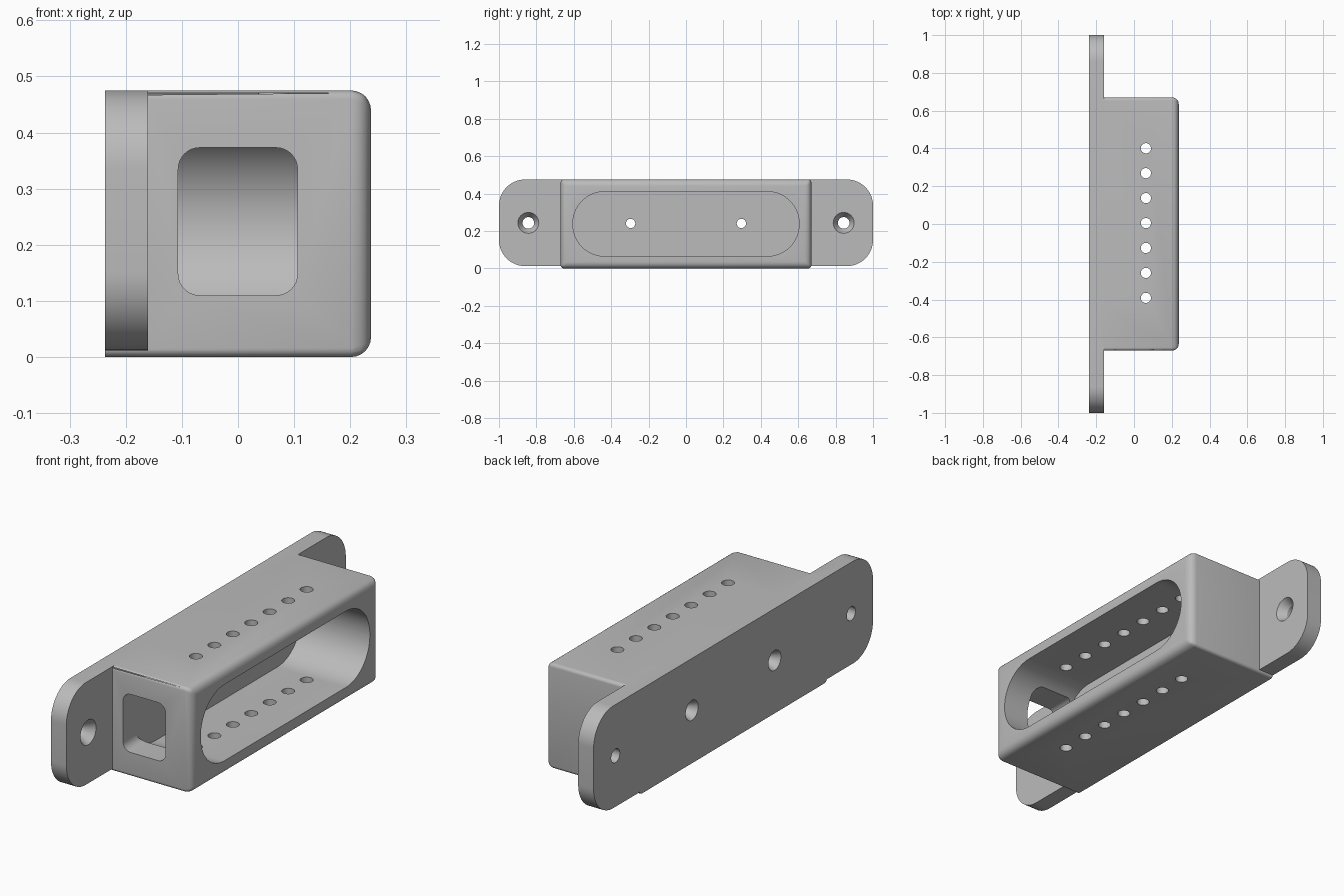
import bpy
import bmesh
from math import cos, sin, pi

if "Cube" in bpy.data.objects:
    bpy.data.objects.remove(bpy.data.objects["Cube"], do_unlink=True)

BACK, PLATE_FRONT, FRONT = -0.237, -0.16, 0.237
HEIGHT, MID = 0.475, 0.24

grey = bpy.data.materials.new("light grey")
grey.use_nodes = True
colour = (0.5, 0.5, 0.5, 1)
grey.diffuse_color = colour
grey.node_tree.nodes["Principled BSDF"].inputs["Base Color"].default_value = colour


def rounded(u0, u1, v0, v1, r, steps=16):
    """Outline of a rounded rectangle."""
    corners = [(u1 - r, v1 - r), (u0 + r, v1 - r), (u0 + r, v0 + r), (u1 - r, v0 + r)]
    return [(cu + r * cos(a), cv + r * sin(a))
            for q, (cu, cv) in enumerate(corners)
            for a in [pi / 2 * (q + i / steps) for i in range(steps + 1)]]


def circle(u, v, r, n=32):
    return [(u + r * cos(2 * pi * i / n), v + r * sin(2 * pi * i / n)) for i in range(n)]


def place(axis, t, u, v):
    return {"x": (t, u, v), "y": (u, t, v), "z": (u, v, t)}[axis]


def loft(name, axis, sections):
    """Solid through a series of (position, outline) sections along an axis."""
    bm = bmesh.new()
    rings = [[bm.verts.new(place(axis, t, u, v)) for u, v in outline]
             for t, outline in sections]
    n = len(rings[0])
    for a, b in zip(rings, rings[1:]):
        for i in range(n):
            j = (i + 1) % n
            bm.faces.new((a[i], a[j], b[j], b[i]))
    bm.faces.new(rings[0])
    bm.faces.new(rings[-1])
    bmesh.ops.recalc_face_normals(bm, faces=bm.faces)
    return finish(name, bm)


def finish(name, bm):
    mesh = bpy.data.meshes.new(name)
    bm.to_mesh(mesh)
    bm.free()
    mesh.materials.append(grey)
    obj = bpy.data.objects.new(name, mesh)
    bpy.context.collection.objects.link(obj)
    return obj


def combine(target, tool, operation):
    mod = target.modifiers.new(tool.name, "BOOLEAN")
    mod.operation = operation
    mod.solver = "EXACT"
    mod.object = tool
    bpy.context.view_layer.objects.active = target
    bpy.ops.object.modifier_apply(modifier=mod.name)
    bpy.data.objects.remove(tool, do_unlink=True)


# Box body: large fillet round the open face, small one along the ends
bm = bmesh.new()
bmesh.ops.create_cube(bm, size=1)
for v in bm.verts:
    v.co = (v.co.x * (FRONT - BACK), v.co.y * 1.34, (v.co.z + 0.5) * HEIGHT)
weight = bm.edges.layers.float.new("bevel_weight_edge")
for e in bm.edges:
    a, b = (v.co for v in e.verts)
    if a.x > 0 and b.x > 0:
        e[weight] = 1
    elif abs(a.x - b.x) > 0.1:
        e[weight] = 0.45
housing = finish("housing", bm)
bevel = housing.modifiers.new("fillet", "BEVEL")
bevel.width = 0.035
bevel.segments = 6
bevel.limit_method = "WEIGHT"
bpy.context.view_layer.objects.active = housing
bpy.ops.object.modifier_apply(modifier="fillet")

# Mounting plate
plate_outline = rounded(-1, 1, 0.012, HEIGHT, 0.14)
plate = loft("mounting_plate", "x", [(BACK, plate_outline), (PLATE_FRONT, plate_outline)])
combine(housing, plate, "UNION")

# Long cavity and end window
floor = -0.107
slot = rounded(-0.605, 0.605, 0.065, 0.41, 0.17)
combine(housing, loft("cavity", "x", [(floor, slot), (0.4, slot)]), "DIFFERENCE")
window = rounded(floor + 0.0005, 0.106, 0.11, 0.373, 0.038, 8)
combine(housing, loft("end_window", "y", [(-0.8, window), (-0.45, window)]), "DIFFERENCE")

# Row of holes through top and bottom
for i in range(-3, 4):
    hole = circle(0.063, 0.005 + 0.132 * i, 0.027)
    combine(housing, loft("row_hole", "z", [(-0.1, hole), (0.6, hole)]), "DIFFERENCE")

# Countersunk screw holes: outer pair open to the front, inner pair to the back
for side in (-1, 1):
    y = side * 0.843
    small, big = circle(y, 0.243, 0.031), circle(y, 0.243, 0.056)
    outer = [(-0.3, small), (PLATE_FRONT - 0.04, small), (PLATE_FRONT, big), (-0.1, big)]
    combine(housing, loft("outer_screw_hole", "x", outer), "DIFFERENCE")
    y = side * 0.296
    small, big = circle(y, MID, 0.025), circle(y, MID, 0.045)
    inner = [(-0.3, big), (BACK, big), (BACK + 0.04, small), (0, small)]
    combine(housing, loft("inner_screw_hole", "x", inner), "DIFFERENCE")

bpy.ops.object.select_all(action="DESELECT")
housing.select_set(True)
bpy.context.view_layer.objects.active = housing
bpy.ops.object.shade_smooth_by_angle(angle=pi / 6)
